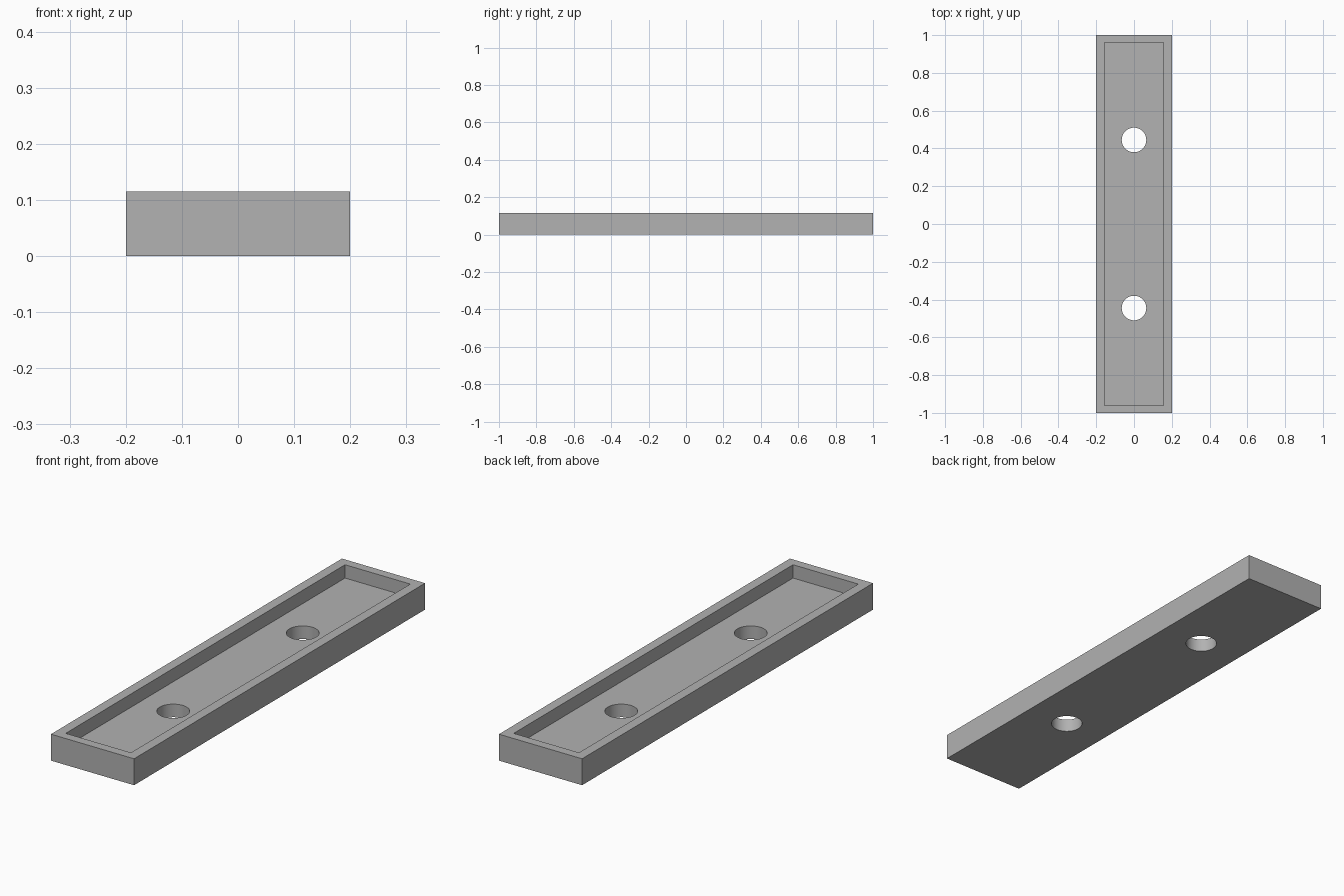
import bpy
import math

default = bpy.data.objects.get("Cube")
if default:
    bpy.data.objects.remove(default, do_unlink=True)

HALF_X, HALF_Y, HEIGHT = 0.2, 1.0, 0.115
INNER_X, INNER_Y, FLOOR = 0.157, 0.96, 0.057
HOLE_R, HOLE_Y = 0.065, 0.445

grey = bpy.data.materials.new("plain grey")
grey.use_nodes = True
colour = (0.445, 0.445, 0.445, 1)
grey.diffuse_color = colour
grey.node_tree.nodes["Principled BSDF"].inputs["Base Color"].default_value = colour


def box(name, hx, hy, z0, z1):
    bpy.ops.mesh.primitive_cube_add(size=1, location=(0, 0, (z0 + z1) / 2))
    ob = bpy.context.object
    ob.name = name
    ob.scale = (2 * hx, 2 * hy, z1 - z0)
    bpy.ops.object.transform_apply(location=True, rotation=False, scale=True)
    ob.data.materials.append(grey)
    return ob


# Solid bar
tray = box("tray", HALF_X, HALF_Y, 0, HEIGHT)

# Cutters: shallow recess and two through holes
cutters = [box("recess_cutter", INNER_X, INNER_Y, FLOOR, HEIGHT + 0.1)]
for side, name in ((-1, "front_hole_cutter"), (1, "back_hole_cutter")):
    bpy.ops.mesh.primitive_cylinder_add(vertices=48, radius=HOLE_R, depth=0.5,
                                        location=(0, side * HOLE_Y, 0))
    hole = bpy.context.object
    hole.name = name
    hole.data.materials.append(grey)
    cutters.append(hole)

# Cut the bar, then discard the cutters
bpy.ops.object.select_all(action='DESELECT')
tray.select_set(True)
bpy.context.view_layer.objects.active = tray
for cutter in cutters:
    cutter.hide_render = True
    mod = tray.modifiers.new(cutter.name, 'BOOLEAN')
    mod.operation = 'DIFFERENCE'
    mod.solver = 'EXACT'
    mod.object = cutter
    bpy.ops.object.modifier_apply(modifier=mod.name)
for cutter in cutters:
    bpy.data.objects.remove(cutter, do_unlink=True)

# Smooth hole walls, crisp edges elsewhere
bpy.ops.object.shade_smooth_by_angle(angle=math.radians(30))
